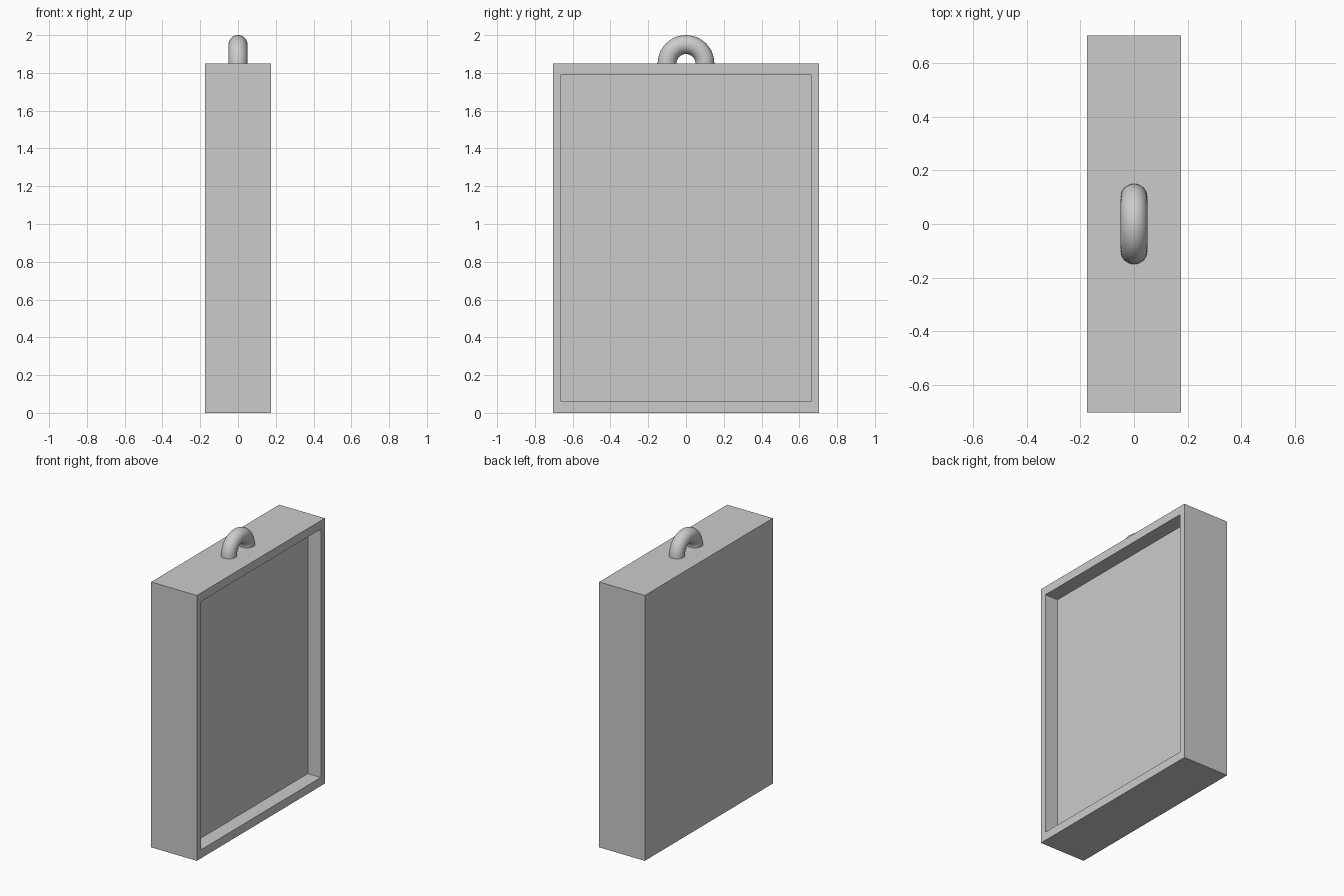
import bpy, bmesh, math
from mathutils import Vector

cube = bpy.data.objects.get("Cube")
if cube:
    bpy.data.objects.remove(cube, do_unlink=True)

HALF_X, HALF_Y, HEIGHT = 0.176, 0.705, 1.85
RIM_SIDE, RIM_END, DEPTH = 0.063, 0.078, 0.1
RING, TUBE = 0.1, 0.05

grey = bpy.data.materials.new("plain grey")
grey.use_nodes = True
colour = (0.6, 0.6, 0.6, 1)
grey.diffuse_color = colour
grey.node_tree.nodes["Principled BSDF"].inputs["Base Color"].default_value = colour


def add_object(name, bm):
    mesh = bpy.data.meshes.new(name)
    bmesh.ops.recalc_face_normals(bm, faces=bm.faces)
    bm.to_mesh(mesh)
    bm.free()
    mesh.materials.append(grey)
    obj = bpy.data.objects.new(name, mesh)
    bpy.context.collection.objects.link(obj)
    return obj


# Slab body with a shallow tray sunk into its +x side
bm = bmesh.new()
bmesh.ops.create_cube(bm, size=1)
for v in bm.verts:
    v.co = Vector((v.co.x * 2 * HALF_X, v.co.y * 2 * HALF_Y, (v.co.z + 0.5) * HEIGHT))
side = next(f for f in bm.faces if f.calc_center_median().x > HALF_X * 0.9)
bmesh.ops.inset_individual(bm, faces=[side], thickness=RIM_SIDE)
for v in side.verts:
    v.co.z += math.copysign(RIM_END - RIM_SIDE, HEIGHT / 2 - v.co.z)
tray = bmesh.ops.extrude_discrete_faces(bm, faces=[side])["faces"][0]
bmesh.ops.translate(bm, verts=tray.verts, vec=(-DEPTH, 0, 0))
add_object("case_body", bm)

# Half ring handle, swept from a circle
bm = bmesh.new()
circle = bmesh.ops.create_circle(bm, segments=32, radius=TUBE)["verts"]
bmesh.ops.translate(bm, verts=circle, vec=(0, RING, 0))
bmesh.ops.spin(bm, geom=bm.verts[:] + bm.edges[:], cent=(0, 0, 0),
               axis=(1, 0, 0), angle=math.pi, steps=24)
bmesh.ops.translate(bm, verts=bm.verts, vec=(0, 0, HEIGHT))
handle = add_object("carry_handle", bm)
bpy.ops.object.select_all(action="DESELECT")
handle.select_set(True)
bpy.context.view_layer.objects.active = handle
bpy.ops.object.shade_smooth_by_angle(angle=math.radians(40))
